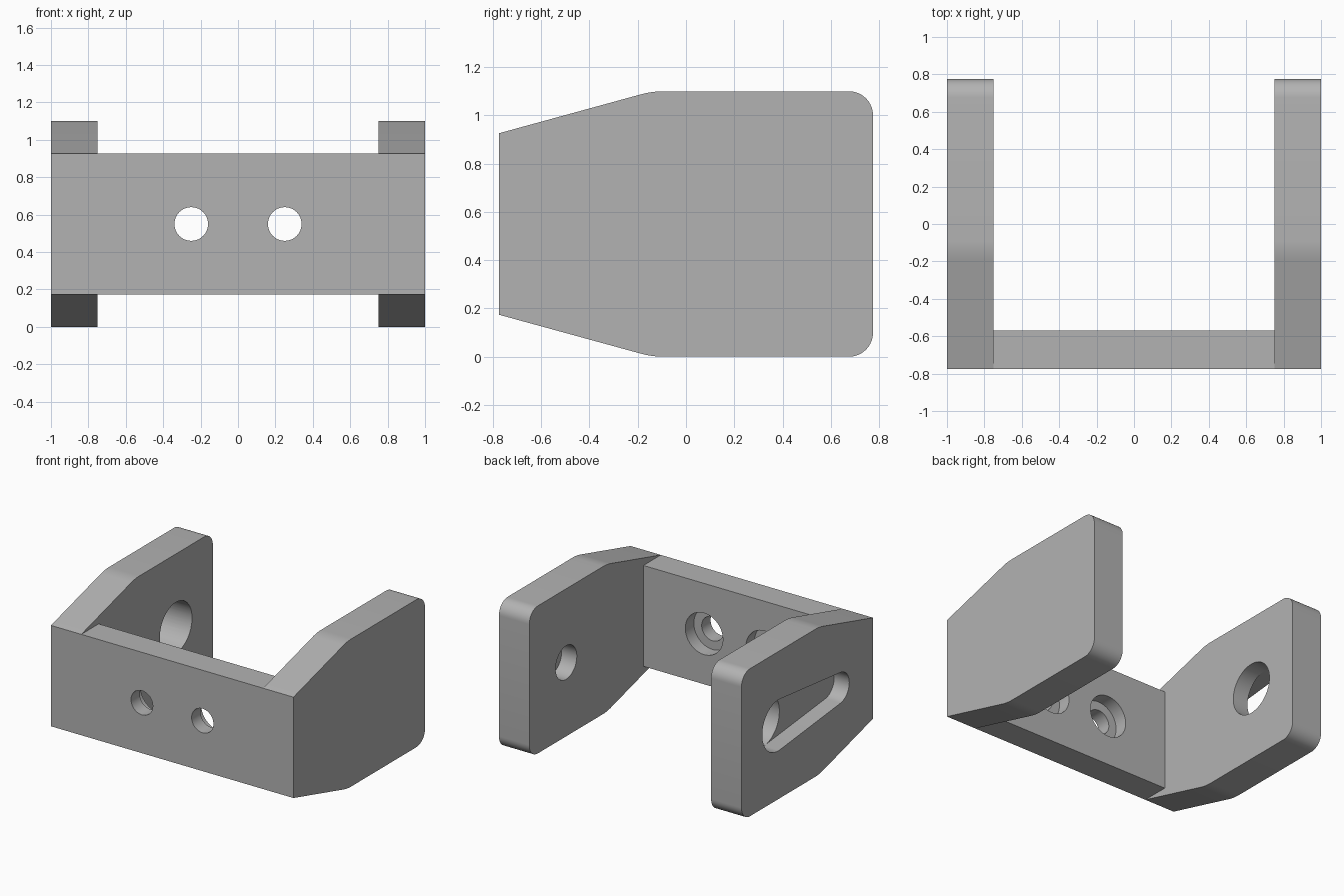
import bpy, bmesh, math
from mathutils import Vector

cube = bpy.data.objects.get("Cube")
if cube:
    bpy.data.objects.remove(cube, do_unlink=True)

MID = 0.55          # height of every hole axis
DEPTH = 0.775       # half length front to back
ARM_IN = 0.75       # inner face of the arms

grey = bpy.data.materials.new("plain grey")
grey.use_nodes = True
grey.diffuse_color = (0.45, 0.45, 0.45, 1)
grey.node_tree.nodes["Principled BSDF"].inputs["Base Color"].default_value = grey.diffuse_color


def prism(name, outline, axis, start, end):
    """Extrude an outline along x (outline in y, z) or y (outline in x, z)."""
    bm = bmesh.new()
    place = (lambda p: (start, p[0], p[1])) if axis == "x" else (lambda p: (p[0], start, p[1]))
    face = bm.faces.new([bm.verts.new(place(p)) for p in outline])
    moved = bmesh.ops.extrude_face_region(bm, geom=[face])["geom"]
    shift = Vector((end - start, 0, 0) if axis == "x" else (0, end - start, 0))
    bmesh.ops.translate(bm, vec=shift, verts=[v for v in moved if isinstance(v, bmesh.types.BMVert)])
    bmesh.ops.recalc_face_normals(bm, faces=bm.faces)
    mesh = bpy.data.meshes.new(name)
    bm.to_mesh(mesh)
    bm.free()
    mesh.materials.append(grey)
    obj = bpy.data.objects.new(name, mesh)
    bpy.context.collection.objects.link(obj)
    return obj


def arc(cx, cz, r, a0, a1, steps):
    return [(cx + r * math.cos(a0 + (a1 - a0) * i / steps),
             cz + r * math.sin(a0 + (a1 - a0) * i / steps)) for i in range(steps + 1)]


def circle(cx, r):
    return arc(cx, MID, r, 0, math.tau, 48)[:-1]


def fillet(corner, before, after, cut, steps=10):
    """Round a corner, starting and ending a distance cut away from it."""
    c, a, b = Vector(corner), Vector(before), Vector(after)
    p, q = c + (a - c).normalized() * cut, c + (b - c).normalized() * cut
    half = (a - c).angle(b - c) / 2
    centre = c + ((p + q) / 2 - c).normalized() * cut / math.cos(half)
    sweep, u, v = math.pi - 2 * half, p - centre, q - centre
    return [tuple(centre + (u * math.sin((1 - t) * sweep) + v * math.sin(t * sweep)) / math.sin(sweep))
            for t in (i / steps for i in range(steps + 1))]


def combine(body, other, operation):
    mod = body.modifiers.new(operation, "BOOLEAN")
    mod.operation, mod.solver, mod.object = operation, "EXACT", other
    bpy.context.view_layer.update()
    mesh = bpy.data.meshes.new_from_object(body.evaluated_get(bpy.context.evaluated_depsgraph_get()))
    body.modifiers.clear()
    body.data = mesh
    bpy.data.objects.remove(other, do_unlink=True)


# Arm side profile: tapered front, softened shoulders, rounded back corners
corners = [(-DEPTH, 0.926), (-DEPTH, 0.174), (-0.14, 0), (DEPTH, 0), (DEPTH, 1.1), (-0.14, 1.1)]
cuts = [0, 0, 0.05, 0.1, 0.1, 0.05]
side = []
for i, cut in enumerate(cuts):
    side += fillet(corners[i], corners[i - 1], corners[(i + 1) % 6], cut) if cut else [corners[i]]

# Bridge plate joined to both arms
bracket = prism("bracket", [(-0.9, 0.174), (0.9, 0.174), (0.9, 0.926), (-0.9, 0.926)],
                "y", -DEPTH, -0.57)
for s in (-1, 1):
    combine(bracket, prism("arm", side, "x", s * ARM_IN, s), "UNION")

# Counterbored screw holes in the bridge
for x in (-0.25, 0.25):
    combine(bracket, prism("screw_hole", circle(x, 0.09), "y", -1, -0.4), "DIFFERENCE")
    combine(bracket, prism("counterbore", circle(x, 0.155), "y", -0.67, -0.4), "DIFFERENCE")

# Blind pivot hole in the left arm, through hole in the right arm
HOLE_Y = 0.34
combine(bracket, prism("pivot_hole", circle(HOLE_Y, 0.125), "x", 0.5, 0.875), "DIFFERENCE")
combine(bracket, prism("through_hole", circle(HOLE_Y, 0.19), "x", -1.2, -0.5), "DIFFERENCE")

# Tapered slot, half the arm's thickness deep, on the outside of the right arm
SLOT_Y, BIG, SMALL = -0.38, 0.19, 0.115
tangent = math.acos((BIG - SMALL) / (HOLE_Y - SLOT_Y))
turn = math.pi - tangent
slot = arc(HOLE_Y, MID, BIG, -turn, turn, 32) + arc(SLOT_Y, MID, SMALL, turn, math.tau - turn, 24)
combine(bracket, prism("slot", slot, "x", -1.2, -0.875), "DIFFERENCE")

# Smooth fillets and bores, crisp edges elsewhere
bpy.ops.object.select_all(action="DESELECT")
bracket.select_set(True)
bpy.context.view_layer.objects.active = bracket
bpy.ops.object.shade_smooth_by_angle(angle=math.radians(30))
